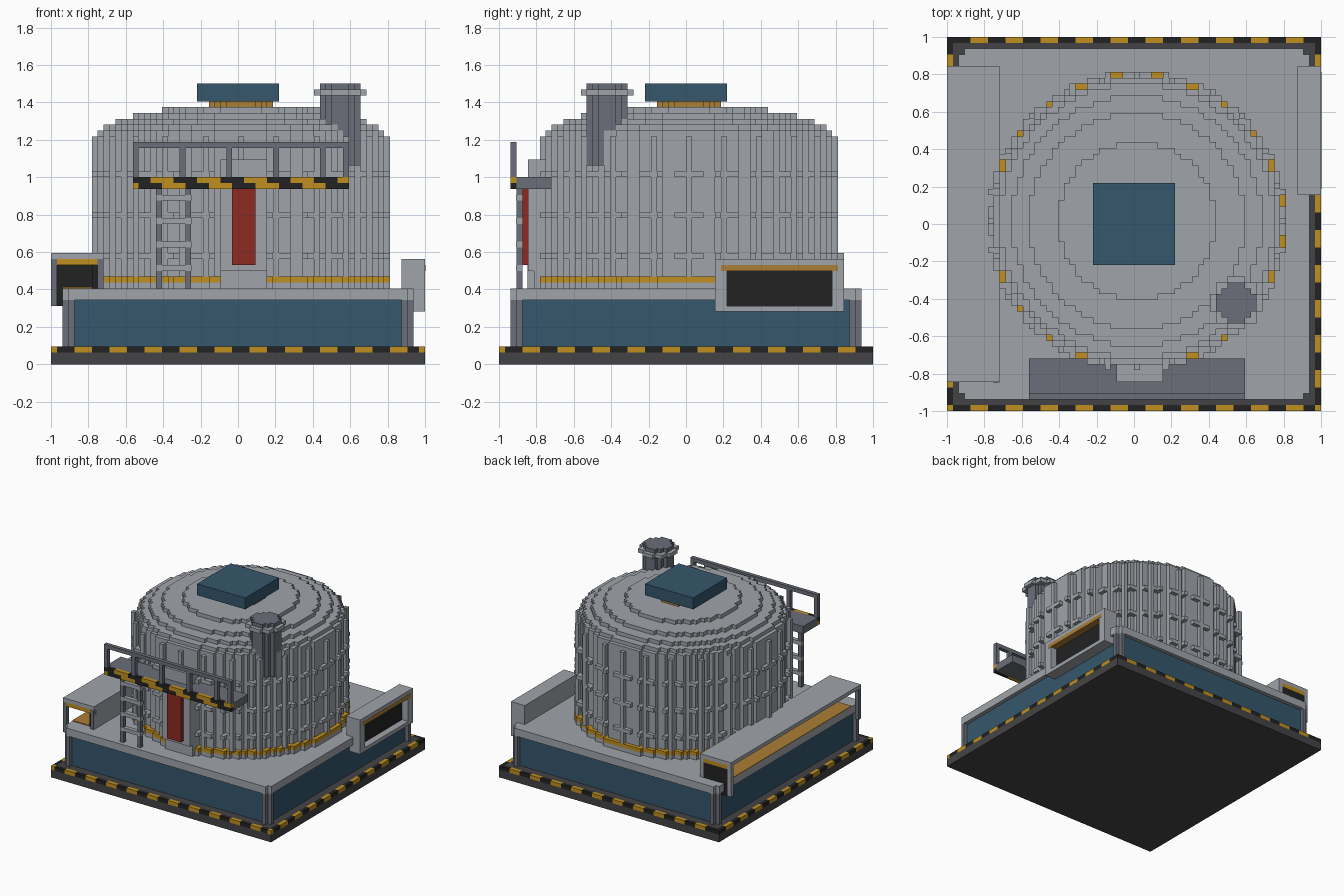
import bpy, bmesh, math

cube = bpy.data.objects.get("Cube")
if cube:
    bpy.data.objects.remove(cube, do_unlink=True)

U = 1 / 32  # block size


def material(name, r, g, b):
    def lin(c):
        c /= 255
        return c / 12.92 if c <= 0.04045 else ((c + 0.055) / 1.055) ** 2.4
    col = (lin(r), lin(g), lin(b), 1)
    m = bpy.data.materials.new(name)
    m.use_nodes = True
    m.diffuse_color = col
    bsdf = m.node_tree.nodes["Principled BSDF"]
    bsdf.inputs["Base Color"].default_value = col
    bsdf.inputs["Roughness"].default_value = 0.8
    return m


LIGHT = material("light_grey", 160, 165, 171)
MID = material("steel_grey", 107, 111, 121)
DARK = material("dark_grey", 68, 68, 70)
BLACK = material("black", 34, 34, 34)
BLUE = material("slate_blue", 53, 87, 108)
YELLOW = material("hazard_yellow", 192, 144, 32)
AMBER = material("amber", 170, 126, 54)
RED = material("door_red", 142, 42, 34)


def build(name, mat, boxes):
    """One object from boxes (x0, x1, y0, y1, z0, z1) in block units."""
    bm = bmesh.new()
    for x0, x1, y0, y1, z0, z1 in boxes:
        v = [bm.verts.new((x * U, y * U, z * U))
             for z in (z0, z1) for y in (y0, y1) for x in (x0, x1)]
        for f in ((0, 2, 3, 1), (4, 5, 7, 6), (0, 1, 5, 4),
                  (2, 6, 7, 3), (0, 4, 6, 2), (1, 3, 7, 5)):
            bm.faces.new([v[i] for i in f])
    me = bpy.data.meshes.new(name)
    bm.to_mesh(me)
    bm.free()
    me.materials.append(mat)
    ob = bpy.data.objects.new(name, me)
    bpy.context.collection.objects.link(ob)
    return ob


def rows(test, radius, z0, z1, cx=0, cy=0):
    """Blocky round slab: one box per run of cells that pass the test."""
    out, n = [], int(radius) + 1
    for j in range(-n, n + 1):
        start = None
        for i in range(-n, n + 2):
            if i <= n and test(i, j):
                start = i if start is None else start
            elif start is not None:
                out.append((cx + start, cx + i, cy + j, cy + j + 1, z0, z1))
                start = None
    return out


def disc(r, z0, z1, cx=0, cy=0, inner=-1):
    return rows(lambda i, j: inner < math.hypot(i, j) <= r, r, z0, z1, cx, cy)


# Foundation with a hazard-striped rim
build("foundation", DARK, [(-32, 32, -32, 32, 0, 2), (-31, 31, -31, 31, 2, 3)])
rim = {True: [], False: []}
for k in range(64):
    p = k - 32
    on = k % 6 in (4, 5, 0)
    for side in (-32, 31):
        rim[on].append((side, side + 1, p, p + 1, 2, 3))
        if 0 < k < 63:
            rim[on].append((p, p + 1, side, side + 1, 2, 3))
build("rim_yellow_stripes", YELLOW, rim[True])
build("rim_black_stripes", BLACK, rim[False])

# Plinth: blue panels, corner posts, top slab
build("plinth_panels", BLUE, [(-29, 29, -29, 29, 3, 11)])
posts = []
for sx in (-1, 1):
    for sy in (-1, 1):
        for a, b in ((30, 29), (29, 30)):
            x, y = sorted((sx * 28, sx * a)), sorted((sy * 28, sy * b))
            posts.append((*x, *y, 3, 11))
build("plinth_corner_posts", MID, posts)
build("plinth_slab", LIGHT, [(-30, 30, -29, 29, 11, 13), (-29, 29, -30, 30, 11, 13)])

# Tank wall and stepped dome
tank = disc(24.5, 13, 39)
for r, z in ((24.5, 39), (23.5, 40), (21.5, 41), (18.5, 42), (13.5, 43)):
    tank += disc(r, z, z + 1)
build("tank", LIGHT, tank)
build("tank_foot_ring", LIGHT, disc(25.5, 13, 14, inner=23.5))
build("tank_yellow_band", YELLOW, disc(25.5, 14, 15, inner=23.5))

# Vertical ribs and broken horizontal ribs
ribs = []
for k in range(24):
    a = math.radians(15 * k)
    i, j = round(25 * math.cos(a)), round(25 * math.sin(a))
    ribs.append((i, i + 1, j, j + 1, 15, 39))


def dash(i, j):
    off = abs(math.degrees(math.atan2(j, i)) % 15 - 7.5)
    return 23.5 < math.hypot(i, j) <= 25.5 and off > 1.6


for z in (18, 25, 32):
    ribs += rows(dash, 25.5, z, z + 1)
build("tank_ribs", LIGHT, ribs)

# Roof hatch
build("hatch_neck", AMBER, disc(5.5, 44, 45))
build("hatch_cover", BLUE, [(-7, 7, -7, 7, 45, 48)])

# Exhaust stack
build("stack", MID, disc(3.4, 34, 48, 17, -14))
build("stack_flange", LIGHT, disc(4.4, 46, 47, 17, -14, inner=2.5))

# Door and its surround
build("door_surround", LIGHT, [(-3, 5, -27, -22, 16, 35), (-3, 5, -26, -22, 13, 16)])
build("door", RED, [(-1, 3, -28, -27, 17, 30)])

# Walkway, striped edge and railing
build("walkway", MID, [(-18, 19, -29, -23, 30, 32)])
edge = {True: [], False: []}
for i in range(-18, 19):
    for z in (30, 31):
        on = (i + 18 + 2 * (z - 30) + 3) % 8 >= 4
        edge[not on].append((i, i + 1, -30, -29, z, z + 1))
build("walkway_yellow_edge", YELLOW, edge[True])
build("walkway_black_edge", BLACK, edge[False])
build("railing", MID, [(-18, 19, -30, -29, 37, 38)] +
      [(x, x + 1, -30, -29, 32, 37) for x in (-18, -10, -2, 6, 14, 18)])

# Ladder
build("ladder_rails", MID, [(x, x + 1, -29, -28, 13, 30) for x in (-14, -9)])
build("ladder_rungs", LIGHT, [(-14.05, -7.95, -29.05, -27.95, z, z + 1)
                              for z in (16, 20, 24, 28)])

# Long open bay on the -x side
build("bay_roof", LIGHT, [(-32, -23, -27, 27, 18, 19), (-24, -23, -27, 27, 13, 18),
                          (-32, -31, 26, 27, 10, 18)])
build("bay_posts", MID, [(-32, -31, -27, -26, 10, 18), (-24, -23, -27.1, -26, 13, 18)])
build("bay_lintel", YELLOW, [(-31, -24, -27, -26, 17, 18), (-31, -24, 26, 27, 17, 18)])
build("bay_inner_wall", BLACK, [(-25, -24, -26, 26, 13, 18), (-31, -24, 26, 27, 10, 17)])
build("bay_floor", AMBER, [(-30, -25, -26, 26, 13, 13.2)])

# Window box on the +x side
build("window_box", LIGHT, [(28, 30, 5, 27, 9, 18), (30, 32, 5, 27, 9, 10),
                            (30, 32, 5, 27, 17, 18), (30, 32, 5, 7, 10, 17),
                            (30, 32, 25, 27, 10, 17)])
build("window_back", BLACK, [(30, 30.2, 7, 25, 10, 16)])
build("window_lintel", AMBER, [(30, 32.0, 7, 25, 16, 17), (31.9, 32.05, 6, 26, 16, 17)])
